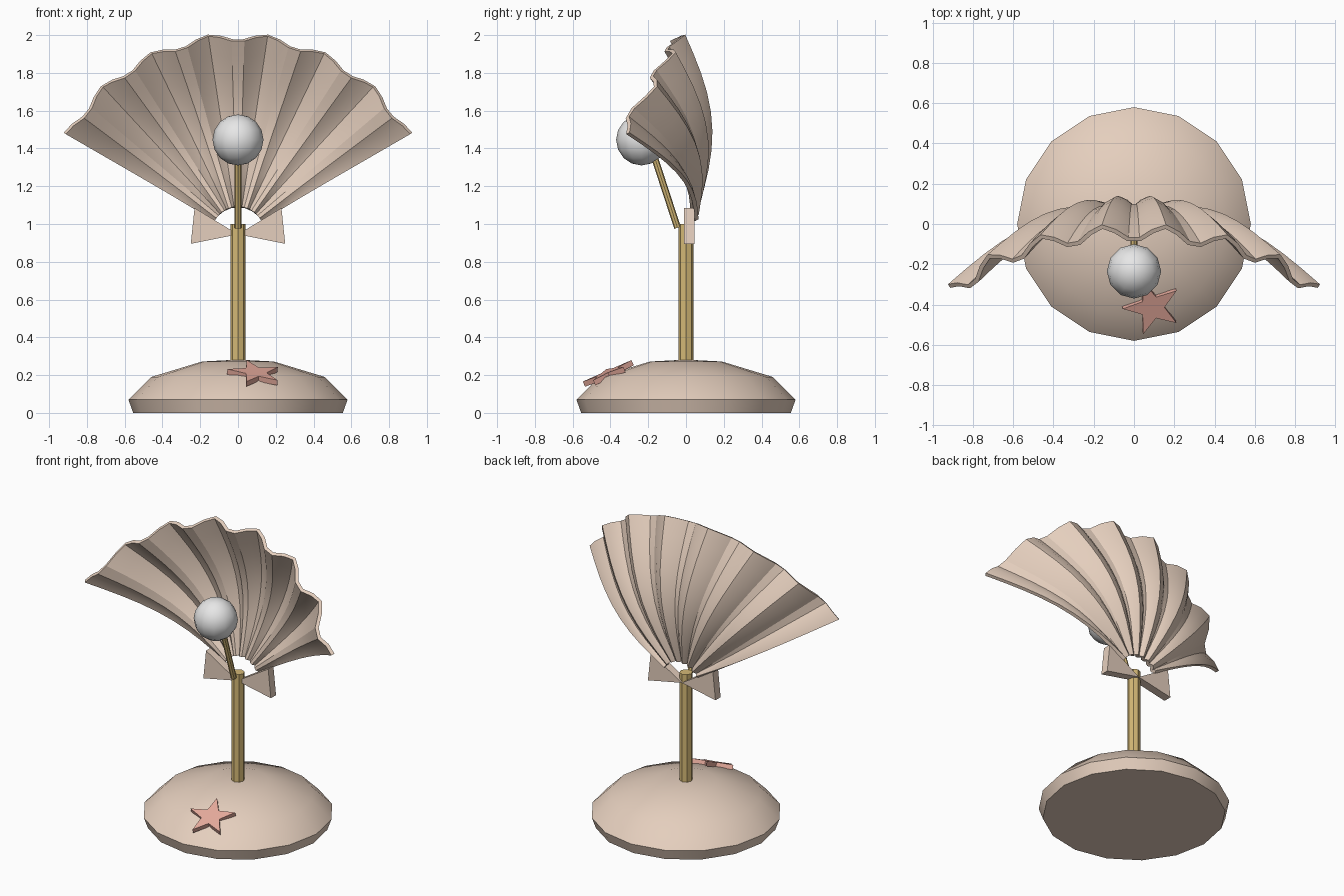
import bpy, bmesh, math
from mathutils import Vector, Matrix

cube = bpy.data.objects.get("Cube")
if cube:
    bpy.data.objects.remove(cube, do_unlink=True)


def material(name, rgb):
    m = bpy.data.materials.new(name)
    m.use_nodes = True
    m.diffuse_color = (*rgb, 1)
    m.node_tree.nodes["Principled BSDF"].inputs["Base Color"].default_value = (*rgb, 1)
    return m


SHELL = material("shell beige", (0.78, 0.62, 0.51))
BRASS = material("brass", (0.66, 0.48, 0.18))
PEARL = material("pearl white", (0.86, 0.86, 0.86))
CORAL = material("coral pink", (0.78, 0.40, 0.33))


def finish(bm, name, mat, smooth=None):
    bmesh.ops.recalc_face_normals(bm, faces=bm.faces)
    mesh = bpy.data.meshes.new(name)
    bm.to_mesh(mesh)
    bm.free()
    mesh.materials.append(mat)
    obj = bpy.data.objects.new(name, mesh)
    bpy.context.collection.objects.link(obj)
    if smooth:
        bpy.ops.object.select_all(action='DESELECT')
        obj.select_set(True)
        bpy.context.view_layer.objects.active = obj
        bpy.ops.object.shade_smooth_by_angle(angle=math.radians(smooth))
    return obj


def prism(name, outline, depth, matrix, mat):
    """Extrude a flat outline along its normal, centred, then place it."""
    bm = bmesh.new()
    face = bm.faces.new([bm.verts.new((x, y, -depth / 2)) for x, y in outline])
    top = bmesh.ops.extrude_face_region(bm, geom=[face])["geom"]
    bmesh.ops.translate(bm, vec=(0, 0, depth),
                        verts=[v for v in top if isinstance(v, bmesh.types.BMVert)])
    bmesh.ops.transform(bm, matrix=matrix, verts=bm.verts)
    return finish(bm, name, mat)


def rod(name, start, end, radius, sides, mat):
    a, b = Vector(start), Vector(end)
    bm = bmesh.new()
    turn = (b - a).to_track_quat('Z', 'Y').to_matrix().to_4x4()
    bmesh.ops.create_cone(bm, cap_ends=True, segments=sides, radius1=radius, radius2=radius,
                          depth=(b - a).length, matrix=Matrix.Translation((a + b) / 2) @ turn)
    return finish(bm, name, mat)


# Domed base, lathed from a profile of (radius, height)
SIDES = 16
bm = bmesh.new()
rings = []
for r, z in [(0.555, 0), (0.58, 0.07), (0.46, 0.19), (0.19, 0.272)]:
    rings.append([bm.verts.new((r * math.cos(math.tau * i / SIDES),
                                r * math.sin(math.tau * i / SIDES), z)) for i in range(SIDES)])
for low, high in zip(rings, rings[1:]):
    for i in range(SIDES):
        j = (i + 1) % SIDES
        bm.faces.new((low[i], low[j], high[j], high[i]))
bm.faces.new(rings[0][::-1])
peak = bm.verts.new((0, 0, 0.282))
for i in range(SIDES):
    bm.faces.new((rings[-1][i], rings[-1][(i + 1) % SIDES], peak))
finish(bm, "base", SHELL, 35)

# Stem and the thin arm holding the pearl
rod("stem", (0, 0, 0.26), (0, 0, 1.0), 0.04, 8, BRASS)
rod("pearl_arm", (0, -0.045, 0.98), (0, -0.195, 1.44), 0.018, 8, BRASS)

# Pearl
bm = bmesh.new()
bmesh.ops.create_uvsphere(bm, u_segments=12, v_segments=8, radius=0.135,
                          matrix=Matrix.Translation((0, -0.235, 1.445)))
finish(bm, "pearl", PEARL, 60)

# Fluted fan shell: a bowed sheet with seven ripples, thickened
RIPPLES, ACROSS, ALONG = 7, 35, 9
bm = bmesh.new()
grid = []
for i in range(ACROSS + 1):
    t = 2 * i / ACROSS - 1
    angle = math.radians(60) * t
    wave = -math.cos(math.pi * RIPPLES * t)
    row = []
    for j in range(ALONG + 1):
        u = j / ALONG
        r = 0.14 + u * (0.90 + 0.02 * wave)
        y = 0.045 - 0.09 * u + 0.105 * math.sin(math.pi * u)
        y += (0.012 + 0.025 * u) * wave - 0.30 * u * t * t
        row.append(bm.verts.new((r * math.sin(angle), y, 0.95 + r * math.cos(angle))))
    grid.append(row)
for a, b in zip(grid, grid[1:]):
    for j in range(ALONG):
        bm.faces.new((a[j], b[j], b[j + 1], a[j + 1]))
shell = finish(bm, "fan_shell", SHELL)
thick = shell.modifiers.new("thickness", 'SOLIDIFY')
thick.thickness = 0.022
thick.offset = 0
bpy.ops.object.select_all(action='DESELECT')
shell.select_set(True)
bpy.context.view_layer.objects.active = shell
bpy.ops.object.modifier_apply(modifier=thick.name)
bpy.ops.object.shade_smooth_by_angle(angle=math.radians(25))

# Wedge-shaped hinge ears
upright = Matrix.Translation((0, 0.018, 0)) @ Matrix.Rotation(math.pi / 2, 4, 'X')
for side, name in ((1, "left_ear"), (-1, "right_ear")):
    prism(name, [(0, 0.945), (side * 0.25, 0.895), (side * 0.23, 1.085)], 0.055, upright, SHELL)

# Starfish lying on the front slope of the base
star = []
for k in range(10):
    a = math.radians(37 + 36 * k)
    r = 0.06 if k % 2 else 0.148
    star.append((r * math.cos(a), r * math.sin(a)))
normal = Vector((0.10, -0.41, 0.93)).normalized()
tilt = Vector((0, 0, 1)).rotation_difference(normal).to_matrix().to_4x4()
prism("starfish", star, 0.03, Matrix.Translation((0.09, -0.41, 0.205)) @ tilt, CORAL)
